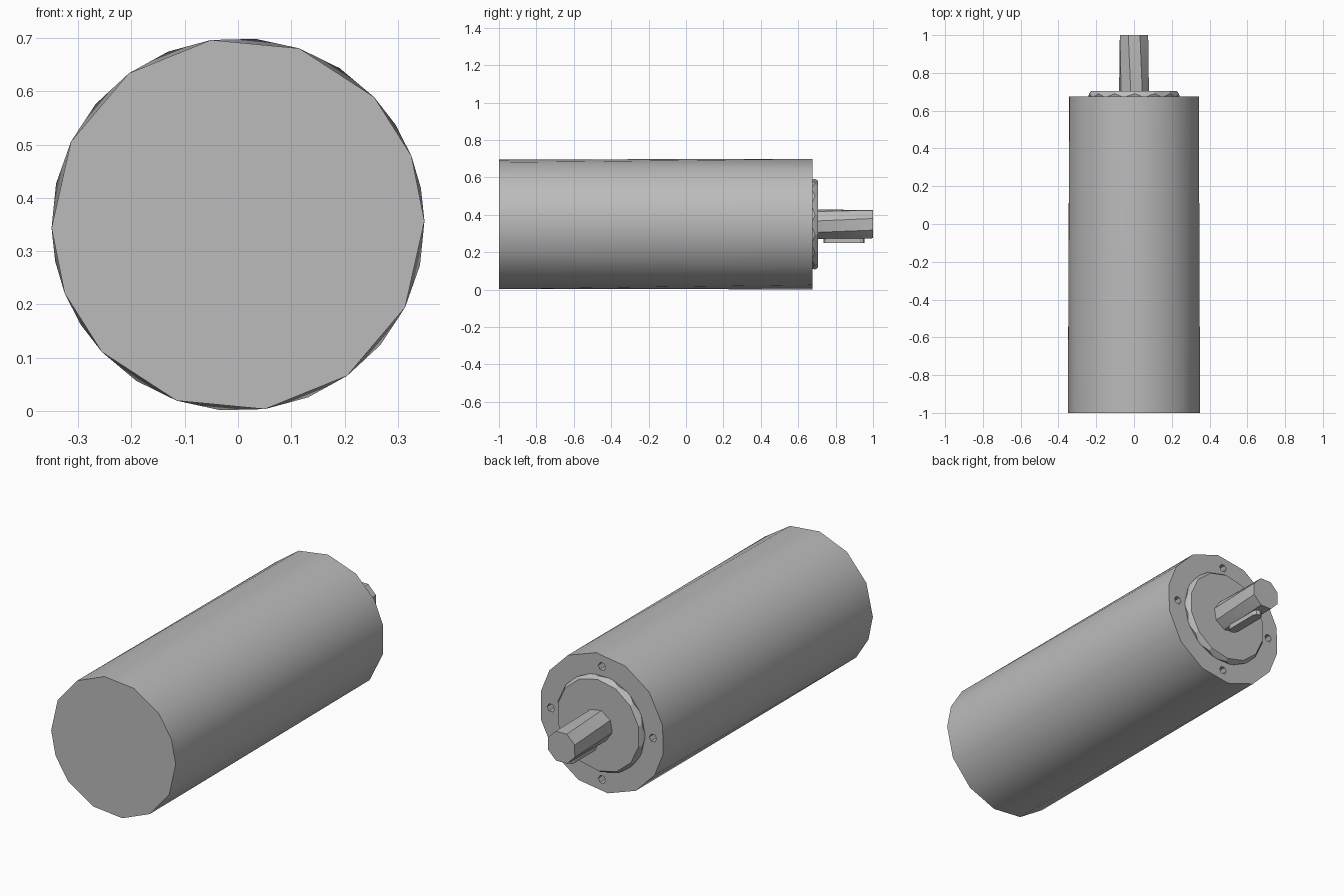
import bpy
import bmesh
from math import cos, sin, radians, pi
from itertools import accumulate

default = bpy.data.objects.get("Cube")
if default:
    bpy.data.objects.remove(default, do_unlink=True)

AXIS_Z = 0.35

grey = bpy.data.materials.new("plain_grey")
grey.use_nodes = True
grey.diffuse_color = (0.5, 0.5, 0.5, 1)
grey.node_tree.nodes["Principled BSDF"].inputs["Base Color"].default_value = (0.5, 0.5, 0.5, 1)


def finish(bm, name):
    bmesh.ops.recalc_face_normals(bm, faces=bm.faces)
    mesh = bpy.data.meshes.new(name)
    bm.to_mesh(mesh)
    bm.free()
    mesh.materials.append(grey)
    obj = bpy.data.objects.new(name, mesh)
    bpy.context.collection.objects.link(obj)
    return obj


def activate(obj):
    bpy.ops.object.select_all(action='DESELECT')
    obj.select_set(True)
    bpy.context.view_layer.objects.active = obj


def shade(obj):
    activate(obj)
    bpy.ops.object.shade_smooth_by_angle(angle=radians(20))


def regular(count, start=0):
    return [radians(start) + 2 * pi * i / count for i in range(count)]


def loft(name, rings, centre=(0, AXIS_Z)):
    """Capped tube along y from (y, radius, angles) rings, triangulated between rings."""
    bm = bmesh.new()
    loops = [[bm.verts.new((centre[0] + r * cos(a), y, centre[1] + r * sin(a)))
              for a in angles] for y, r, angles in rings]
    for near, far in zip(loops, loops[1:]):
        n = len(near)
        for i in range(n):
            j = (i + 1) % n
            bm.faces.new((near[i], near[j], far[i]))
            bm.faces.new((far[i], near[j], far[j]))
    bm.faces.new(loops[0])
    bm.faces.new(loops[-1])
    return finish(bm, name)


# Motor housing: uneven 14-sided ends, the back corners between the front ones
steps = [27.5, 27.8, 27.5, 20.5, 21.5, 27.7, 27.5] * 2
corners = [radians(a) for a in accumulate([-81.7] + steps[:-1])]
between = [a + radians(s) / 2 for a, s in zip(corners, steps)]
housing = loft("motor_housing", [(-1, 0.35, corners), (0.675, 0.35, between)])

# Four blind bolt holes in the back end
for k in range(4):
    a = k * pi / 2
    cutter = loft("bolt_hole_cutter",
                  [(0.59, 0.021, regular(6)), (0.75, 0.021, regular(6))],
                  (0.287 * cos(a), AXIS_Z + 0.287 * sin(a)))
    cutter.hide_render = True
    mod = housing.modifiers.new("bolt_hole", 'BOOLEAN')
    mod.operation = 'DIFFERENCE'
    mod.solver = 'EXACT'
    mod.object = cutter
    activate(housing)
    bpy.ops.object.modifier_apply(modifier=mod.name)
    bpy.data.objects.remove(cutter, do_unlink=True)
shade(housing)

# Raised locating boss
shade(loft("pilot_boss", [(0.67, 0.243, regular(14)),
                          (0.69, 0.243, regular(14, 12)),
                          (0.705, 0.232, regular(14, 12))]))

# Output shaft, slightly twisted octagon
shade(loft("output_shaft", [(0.69, 0.081, regular(8, 12)),
                            (1.0, 0.081, regular(8, 22))]))

# Shaft key with rounded ends, on the underside
bm = bmesh.new()
half, y0, y1 = 0.024, 0.735, 0.955
outline = []
for y, start in ((y1 - half, 0), (y0 + half, pi)):
    for i in range(5):
        a = start + pi * i / 4
        outline.append(bm.verts.new((half * cos(a), y + half * sin(a), 0.25)))
base = bm.faces.new(outline)
top = bmesh.ops.extrude_face_region(bm, geom=[base])
bmesh.ops.translate(bm, vec=(0, 0, 0.06),
                    verts=[v for v in top["geom"] if isinstance(v, bmesh.types.BMVert)])
shade(finish(bm, "shaft_key"))
